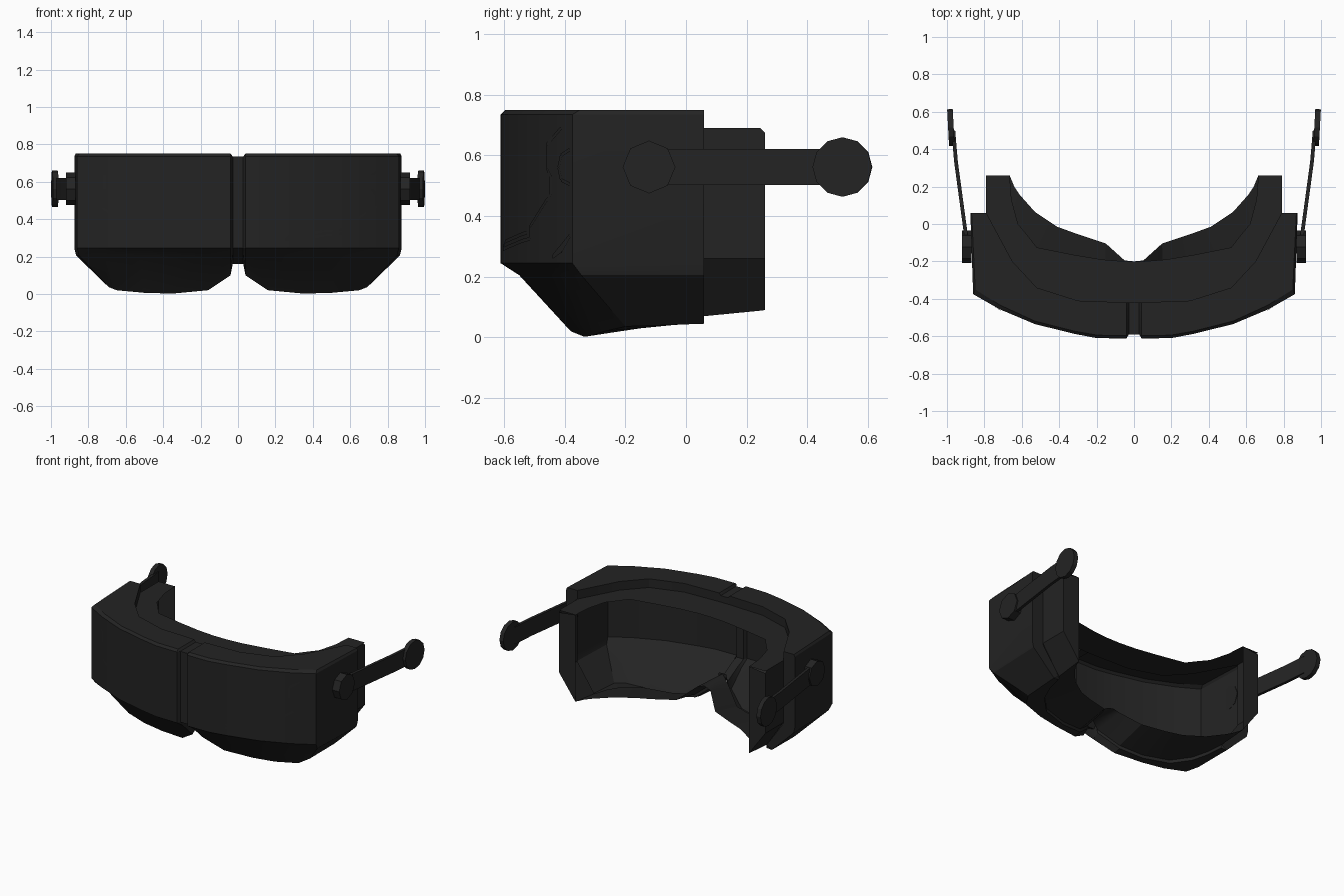
import bpy, bmesh, math
from mathutils import Vector, Matrix

if "Cube" in bpy.data.objects:
    bpy.data.objects.remove(bpy.data.objects["Cube"])

mat = bpy.data.materials.new("matte_black")
mat.diffuse_color = (0.017, 0.017, 0.017, 1)
mat.use_nodes = True
mat.node_tree.nodes["Principled BSDF"].inputs["Base Color"].default_value = mat.diffuse_color


def finish(name, bm, mirror=True, recalc=True):
    """Store a half mesh, mirror it across x and smooth it by angle."""
    bmesh.ops.remove_doubles(bm, verts=bm.verts, dist=1e-5)
    if recalc:
        bmesh.ops.recalc_face_normals(bm, faces=bm.faces)
    me = bpy.data.meshes.new(name)
    bm.to_mesh(me)
    bm.free()
    me.materials.append(mat)
    ob = bpy.data.objects.new(name, me)
    bpy.context.collection.objects.link(ob)
    if mirror:
        m = ob.modifiers.new("mirror", 'MIRROR')
        m.merge_threshold = 0.0005
    bpy.ops.object.select_all(action='DESELECT')
    ob.select_set(True)
    bpy.context.view_layer.objects.active = ob
    bpy.ops.object.shade_smooth_by_angle(angle=math.radians(28))
    return ob


def loft(bm, rings):
    rows = [[bm.verts.new(p) for p in r] for r in rings]
    for a, b in zip(rows, rows[1:]):
        for i in range(len(a) - 1):
            bm.faces.new((a[i], a[i + 1], b[i + 1], b[i]))


def flat(pts, z):
    return [(x, y, z) for x, y in pts]


def grooved(ring, dy, dz):
    """Add the recessed centre channel to the inner end of a ring."""
    x, y, z = ring[0]
    return [(0, y + dy, z + dz), (0.028, y + dy, z + dz)] + ring


# Plan curves from the centre to the rear of the side
front = [(.04, -.612), (.2, -.61), (.32, -.587), (.53, -.535), (.72, -.455), (.86, -.375), (.875, .06)]
seam = [(.04, -.42), (.16, -.415), (.3, -.41), (.52, -.34), (.65, -.2), (.72, -.07), (.79, .06)]
chin = [(.04, -.55), (.2, -.545), (.32, -.525), (.53, -.475), (.72, -.40), (.85, -.345), (.865, .06)]
belly = [(.04, -.44, .10), (.16, -.38, .02), (.35, -.335, .002), (.5, -.31, .006),
         (.65, -.27, .02), (.69, -.2, .036), (.70, .06, .045)]
floor_seam = [(.04, -.40, .13), (.16, -.33, .03), (.32, -.3, .008), (.5, -.25, .015),
              (.6, -.15, .03), (.64, -.05, .04), (.66, .06, .048)]
inset = [(x + (sx - x) * .08, y + (sy - y) * .08) for (x, y), (sx, sy) in zip(front, seam)]

# Outer shell: top band, curved face, sloping chin, open at the back
bm = bmesh.new()
loft(bm, [
    grooved(flat(seam, .69), 0, 0),
    grooved(flat(seam, .75), 0, -.015),
    grooved(flat(inset, .75), .012, -.015),
    grooved(flat(front, .735), .022, 0),
    grooved(flat(front, .245), .022, 0),
    grooved(flat(chin, .205), .02, .015),
    grooved(belly, .02, .06),
    grooved(floor_seam, 0, .06),
    grooved([(x, y, z + .022) for x, y, z in floor_seam], 0, .06),
])
# Rear edge of the shell around the liner
loft(bm, [
    [(.79, .06, .75), (.868, .06, .75), (.875, .06, .735), (.875, .06, .245), (.865, .06, .205), (.70, .06, .045)],
    [(.79, .06, .69), (.79, .06, .69), (.79, .06, .68), (.79, .06, .26), (.78, .06, .24), (.66, .06, .07)],
])
for f in [f for f in bm.faces if f.calc_area() < 1e-8]:
    bm.faces.remove(f)
finish("visor_shell", bm)

# Face liner: brow flange, cheek floor, side walls and rear lips
brow = [(0, -.2), (.05, -.2), (.17, -.19), (.32, -.165), (.52, -.125), (.57, -.06), (.62, 0), (.655, .13), (.665, .26)]
cheek = [(0, -.2, .2), (.05, -.195, .185), (.15, -.105, .10), (.30, -.055, .085), (.41, -.015, .08),
         (.53, .065, .08), (.61, .155, .085), (.64, .2, .088), (.665, .26, .09)]
bm = bmesh.new()
loft(bm, [flat([(0, -.42)] + seam + [(.79, .26)], .69), flat(brow, .69)])
low = [(x, y, z + .022) for x, y, z in floor_seam]
loft(bm, [[(0, -.40, .21)] + low + [(.665, .26, .09)], cheek[:8] + [(.665, .26, .09)]])
loft(bm, [[(.79, .06, .69), (.79, .06, .26), (.66, .06, .07)],
          [(.79, .245, .69), (.79, .245, .26), (.665, .245, .088)],
          [(.79, .26, .675), (.79, .26, .26), (.665, .26, .09)]])
loft(bm, [[(.79, .26, .675), (.79, .26, .26), (.665, .26, .09)],
          [(.665, .26, .69), (.665, .26, .30), (.665, .26, .09)]])
for f in [f for f in bm.faces if f.calc_area() < 1e-8]:
    bm.faces.remove(f)
finish("face_liner", bm)


# Thin trim lines following the curved face
def face_y(x):
    for (x0, y0), (x1, y1) in zip(front, front[1:]):
        if x <= x1:
            return y0 + (y1 - y0) * (x - x0) / (x1 - x0)
    return front[-1][1]


def trim(bm, path, width=.012):
    for (x0, z0), (x1, z1) in zip(path, path[1:]):
        d = Vector((x1 - x0, z1 - z0)).normalized() * width / 2
        n = max(1, int(abs(x1 - x0) / .03))
        rows = [[], []]
        for i in range(n + 1):
            x, z = x0 + (x1 - x0) * i / n, z0 + (z1 - z0) * i / n
            for row, s in zip(rows, (1, -1)):
                px = x - d.y * s
                row.append((px, face_y(px) - .003, z + d.x * s))
        loft(bm, rows)


bm = bmesh.new()
trim(bm, [(.80, .69), (.715, .635), (.715, .56), (.74, .53), (.74, .47), (.585, .365), (.585, .325),
          (.25, .29), (.28, .315), (.56, .345)])
trim(bm, [(.85, .62), (.80, .60), (.785, .56), (.80, .52), (.85, .505)])
trim(bm, [(.85, .335), (.75, .265), (.80, .285), (.85, .335)])
bmesh.ops.recalc_face_normals(bm, faces=bm.faces)
for f in bm.faces:
    f.normal_update()
    if f.normal.y > 0:
        f.normal_flip()
finish("face_trim", bm, recalc=False)


# Strap hinges and end pads
def disc(name, sides, radius, depth, loc, tilt, turn):
    bm = bmesh.new()
    bmesh.ops.create_cone(bm, cap_ends=True, segments=sides, radius1=radius, radius2=radius, depth=depth)
    rot = (Matrix.Rotation(math.radians(tilt), 4, 'Z') @ Matrix.Rotation(math.pi / 2, 4, 'Y')
           @ Matrix.Rotation(math.radians(turn), 4, 'Z'))
    bmesh.ops.transform(bm, matrix=Matrix.Translation(loc) @ rot, verts=bm.verts)
    return finish(name, bm)


disc("hinge", 8, .087, .052, (.894, -.122, .562), 0, 0)
disc("end_pad", 12, .098, .03, (.979, .516, .562), -3, 0)

# Bent strap arms
bm = bmesh.new()
arm = [(.893, -.10), (.952, .335), (.966, .50)]
loft(bm, [[(x + dx, y, z) for x, y in arm]
          for dx, z in ((-.01, .503), (.01, .503), (.01, .621), (-.01, .621), (-.01, .503))])
finish("strap_arm", bm)
